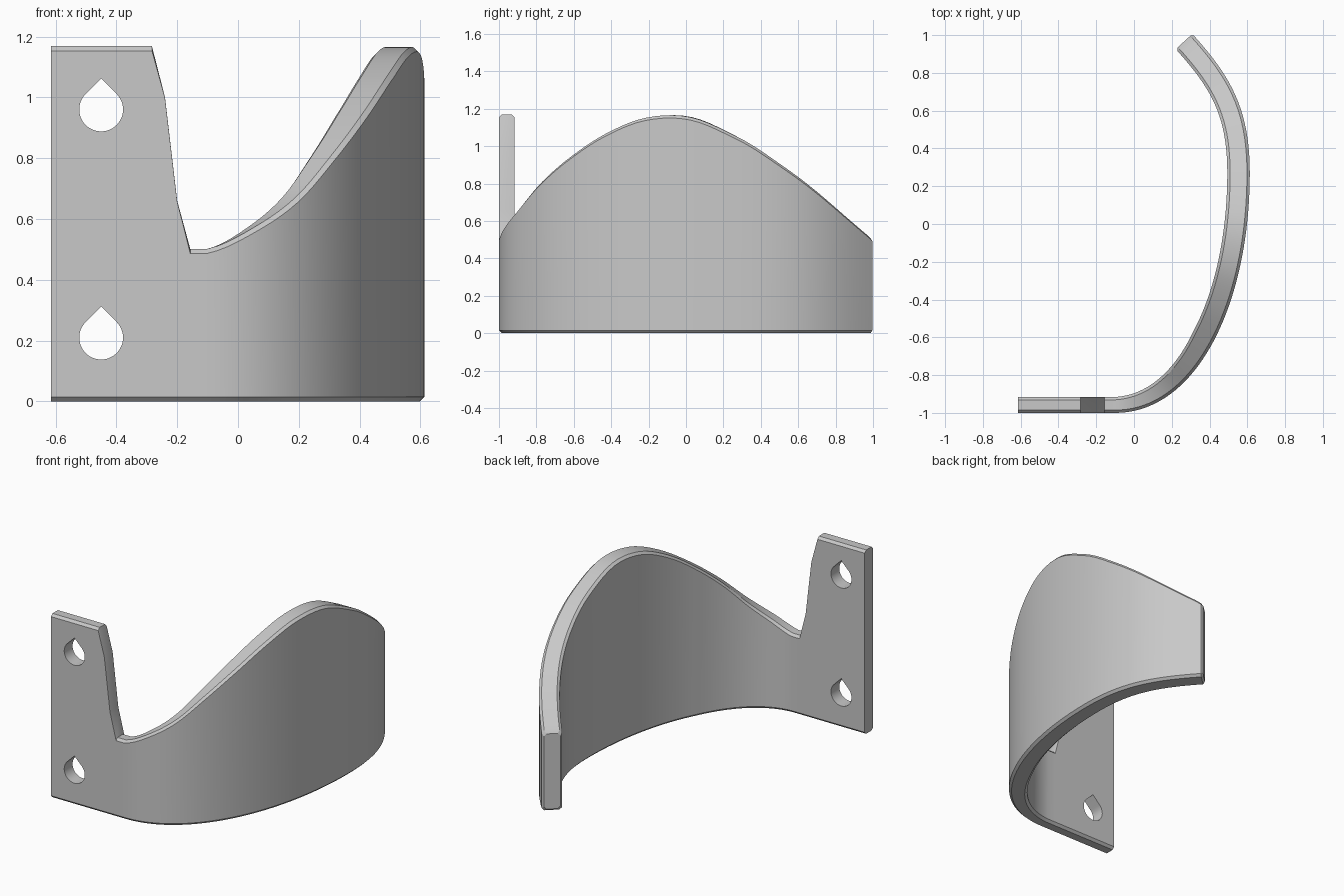
import bpy, bmesh, math
from mathutils import Vector

if "Cube" in bpy.data.objects:
    bpy.data.objects.remove(bpy.data.objects["Cube"])

CHAMFER = 0.015
PLATE_T, BAND_T = 0.084, 0.119

steel = bpy.data.materials.new("plain grey")
steel.use_nodes = True
grey = (0.58, 0.58, 0.58, 1)
steel.diffuse_color = grey
steel.node_tree.nodes["Principled BSDF"].inputs["Base Color"].default_value = grey


def bezier(p, t):
    """Point and unit tangent of a cubic curve in plan."""
    a, b, c, d = (Vector(q) for q in p)
    s = 1 - t
    pos = a * s**3 + b * 3 * s * s * t + c * 3 * s * t * t + d * t**3
    tan = (b - a) * s * s + (c - b) * 2 * s * t + (d - c) * t * t
    return pos, tan.normalized()


def smooth_value(vals, u):
    """Catmull-Rom interpolation of evenly spaced values."""
    i = min(int(u), len(vals) - 2)
    f = u - i
    b, c = vals[i], vals[i + 1]
    a = vals[i - 1] if i else b
    d = vals[i + 2] if i + 2 < len(vals) else 2 * c - b
    return b + 0.5 * f * (c - a + f * (2*a - 5*b + 4*c - d + f * (3 * (b - c) + d - a)))


def section(pos, tan, thick, top, chamfer, inset=0.0):
    """Eight-sided upright section with chamfered corners."""
    n = Vector((-tan.y, tan.x))
    lo, hi, z0, z1 = inset, thick - inset, inset, top - inset
    k = CHAMFER
    prof = [(lo + k, z0), (hi - k, z0), (hi, z0 + k), (hi, z1 - chamfer),
            (hi - chamfer, z1), (lo + chamfer, z1), (lo, z1 - chamfer), (lo, z0 + k)]
    return [(*(pos + n * d), z) for d, z in prof]


# Flat mounting plate with its sloping notch edge
sections = []
for x, top, ch in [(-0.615, 1.168, CHAMFER), (-0.283, 1.168, CHAMFER), (-0.24, 1.0, 0.003),
                   (-0.2, 0.66, 0.003), (-0.157, 0.502, CHAMFER)]:
    sections.append(section(Vector((x, -1)), Vector((1, 0)), PLATE_T, top, ch))

# Curved band with a wave-shaped top edge
bend = [(-0.1, -1), (0.34, -1), (0.613, -0.41), (0.613, 0.27)]
hook = [(0.613, 0.27), (0.613, 0.61), (0.51, 0.785), (0.309, 1.006)]
heights = [0.502, 0.572, 0.67, 0.81, 0.945, 1.068, 1.152, 1.155, 1.052, 0.91, 0.775, 0.638, 0.502]
STEPS = 5
for j in range((len(heights) - 1) * STEPS + 1):
    u = j / STEPS
    pos, tan = bezier(bend, u / 8) if u <= 8 else bezier(hook, (u - 8) / 4)
    thick = PLATE_T + (BAND_T - PLATE_T) * min(1, u / 4)
    top = smooth_value(heights, u)
    if u == len(heights) - 1:
        sections.append(section(pos - tan * 0.012, tan, thick, top + 0.004, CHAMFER))
        sections.append(section(pos, tan, thick, top, CHAMFER, 0.012))
    else:
        sections.append(section(pos, tan, thick, top, CHAMFER))

bm = bmesh.new()
rings = [[bm.verts.new(p) for p in s] for s in sections]
for a, b in zip(rings, rings[1:]):
    for i in range(8):
        k = (i + 1) % 8
        bm.faces.new((a[i], a[k], b[k], b[i]))
bm.faces.new(rings[0])
bm.faces.new(rings[-1])
bmesh.ops.recalc_face_normals(bm, faces=bm.faces)
mesh = bpy.data.meshes.new("curved_bracket")
bm.to_mesh(mesh)
bm.free()
mesh.materials.append(steel)
bracket = bpy.data.objects.new("curved_bracket", mesh)
bpy.context.collection.objects.link(bracket)


# Teardrop screw holes
def teardrop_cutter(z, r=0.072):
    angles = [math.radians(135 + 270 * i / 36) for i in range(37)]
    outline = [(r * math.cos(a), r * math.sin(a)) for a in angles] + [(0, r * math.sqrt(2))]
    cb = bmesh.new()
    face = cb.faces.new([cb.verts.new((-0.45 + px, -1.2, z + pz)) for px, pz in outline])
    ext = bmesh.ops.extrude_face_region(cb, geom=[face])
    moved = [v for v in ext["geom"] if isinstance(v, bmesh.types.BMVert)]
    bmesh.ops.translate(cb, verts=moved, vec=(0, 0.5, 0))
    bmesh.ops.recalc_face_normals(cb, faces=cb.faces)
    me = bpy.data.meshes.new("hole_cutter")
    cb.to_mesh(me)
    cb.free()
    me.materials.append(steel)
    ob = bpy.data.objects.new("hole_cutter", me)
    ob.hide_render = True
    bpy.context.collection.objects.link(ob)
    return ob


bpy.ops.object.select_all(action='DESELECT')
bracket.select_set(True)
bpy.context.view_layer.objects.active = bracket
for z in (0.21, 0.96):
    cutter = teardrop_cutter(z)
    mod = bracket.modifiers.new("screw_hole", 'BOOLEAN')
    mod.operation = 'DIFFERENCE'
    mod.solver = 'EXACT'
    mod.object = cutter
    bpy.ops.object.modifier_apply(modifier=mod.name)
    bpy.data.objects.remove(cutter)

bpy.ops.object.shade_smooth_by_angle(angle=math.radians(25))
